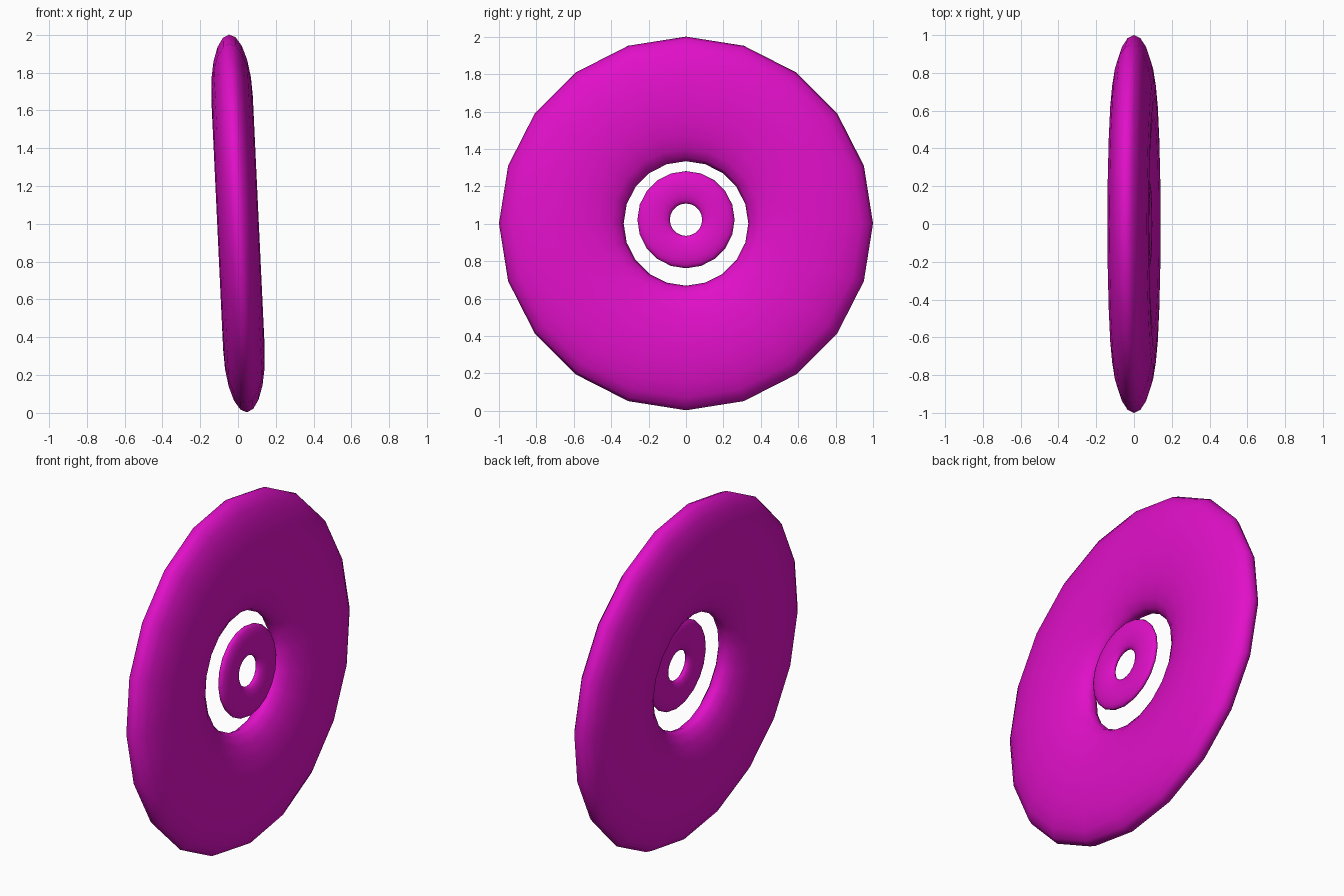
import bpy
import math

if "Cube" in bpy.data.objects:
    bpy.data.objects.remove(bpy.data.objects["Cube"])

# Shared magenta finish
mat = bpy.data.materials.new("magenta")
mat.diffuse_color = (0.75, 0.005, 0.58, 1)
mat.use_nodes = True
mat.node_tree.nodes["Principled BSDF"].inputs["Base Color"].default_value = mat.diffuse_color

TILT = math.radians(2.7)   # both rings lean slightly towards -x
FLAT = 0.33                # tube is squashed along the ring axis


def flat_ring(name, outer, location):
    """20-sided flattened torus whose hole is a third of its outer radius."""
    bpy.ops.mesh.primitive_torus_add(
        major_segments=20, minor_segments=20,
        major_radius=outer * 2 / 3, minor_radius=outer / 3,
        location=location, rotation=(0, math.pi / 2 - TILT, 0))
    ring = bpy.context.object
    ring.name = name
    ring.scale = (1, 1, FLAT)
    ring.data.materials.append(mat)
    bpy.ops.object.transform_apply(location=False, rotation=False, scale=True)
    bpy.ops.object.shade_smooth()
    return ring


# Large outer wheel
flat_ring("outer_ring", 1.0, (0, 0, 1.002))

# Small hub floating in the hole, set towards +x
flat_ring("hub_ring", 0.26, (0.06, 0, 1.022))
